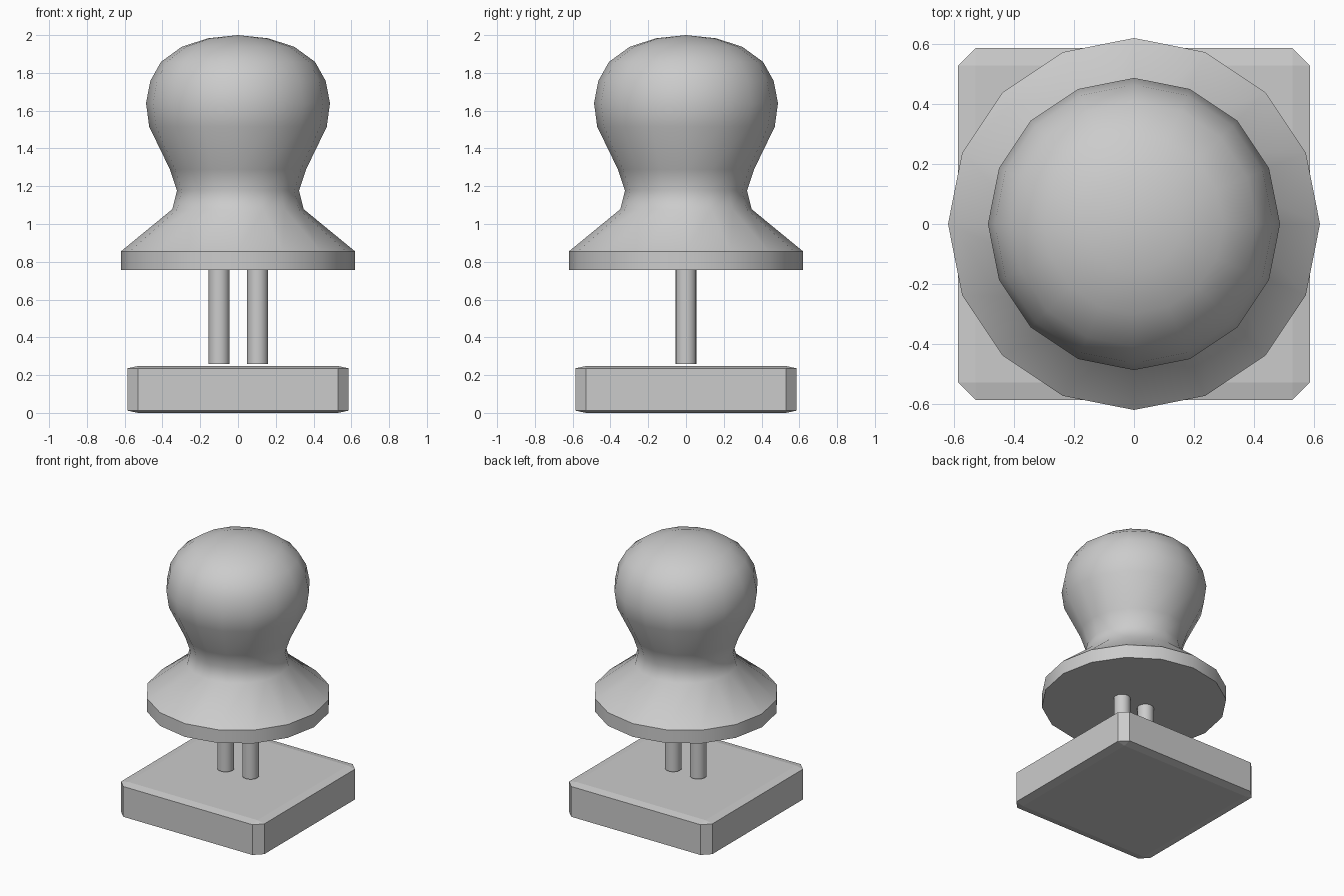
import bpy
import bmesh
import math

if "Cube" in bpy.data.objects:
    bpy.data.objects.remove(bpy.data.objects["Cube"])


def make_object(name, bm, smooth_angle=None):
    bmesh.ops.recalc_face_normals(bm, faces=bm.faces)
    mesh = bpy.data.meshes.new(name)
    bm.to_mesh(mesh)
    bm.free()
    obj = bpy.data.objects.new(name, mesh)
    bpy.context.collection.objects.link(obj)
    if smooth_angle:
        bpy.ops.object.select_all(action='DESELECT')
        obj.select_set(True)
        bpy.context.view_layer.objects.active = obj
        bpy.ops.object.shade_smooth_by_angle(angle=math.radians(smooth_angle))
    return obj


def lathe(name, profile, sides, x=0.0, smooth_angle=50):
    bm = bmesh.new()
    rings = []
    for r, z in profile:
        if r == 0:
            rings.append([bm.verts.new((x, 0, z))] * sides)
        else:
            angles = [2 * math.pi * i / sides for i in range(sides)]
            rings.append([bm.verts.new((x + r * math.cos(a), r * math.sin(a), z))
                          for a in angles])
    for low, high in zip(rings, rings[1:]):
        for i in range(sides):
            j = (i + 1) % sides
            corners = dict.fromkeys((low[i], low[j], high[j], high[i]))
            bm.faces.new(list(corners))
    # flat caps on open ends
    for (r, _), ring in zip((profile[0], profile[-1]), (rings[0], rings[-1])):
        if r > 0:
            bm.faces.new(ring)
    return make_object(name, bm, smooth_angle)


# knob with flared flange
lathe("knob", [
    (0.62, 0.757), (0.62, 0.855), (0.348, 1.078), (0.323, 1.177),
    (0.36, 1.288), (0.47, 1.515), (0.487, 1.64), (0.464, 1.758),
    (0.408, 1.858), (0.298, 1.938), (0.16, 1.983), (0, 2.0),
], 16)

# pair of pins under the flange
for side, x in (("left", -0.1), ("right", 0.104)):
    lathe(side + "_pin", [(0.056, 0.26), (0.056, 0.757)], 16, x)

# square base, bevelled before being flattened
bm = bmesh.new()
bmesh.ops.create_cube(bm, size=1.172)
bmesh.ops.bevel(bm, geom=bm.edges[:], offset=0.057, segments=1,
                affect='EDGES', profile=0.5)
bmesh.ops.scale(bm, vec=(1, 1, 0.248 / 1.172), verts=bm.verts)
bmesh.ops.translate(bm, vec=(0, 0, 0.124), verts=bm.verts)
make_object("base_plate", bm)
